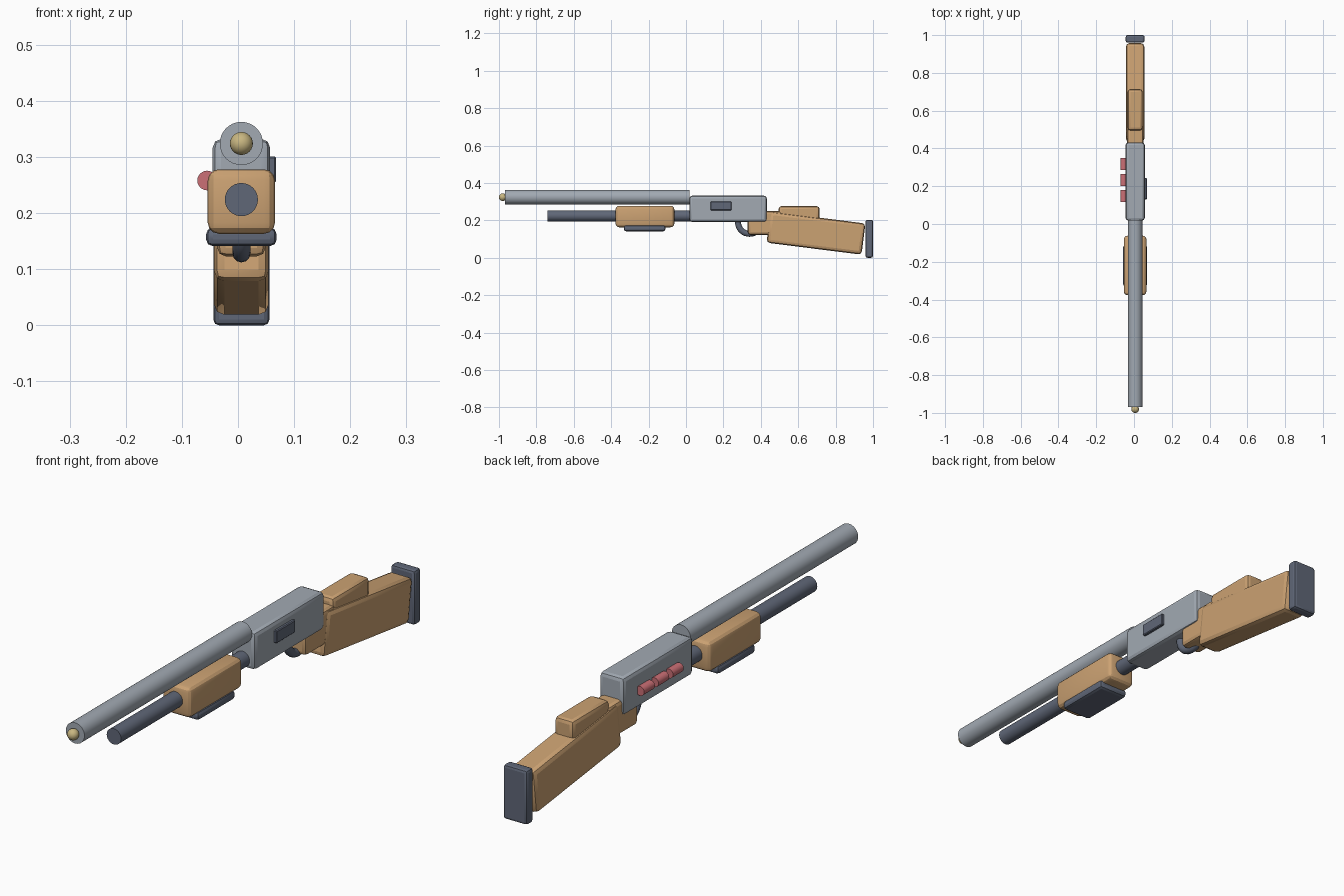
import bpy, math
from mathutils import Matrix

if "Cube" in bpy.data.objects:
    bpy.data.objects.remove(bpy.data.objects["Cube"], do_unlink=True)

CX = 0.006  # centre line of the body


def material(name, rgb):
    m = bpy.data.materials.new(name)
    m.use_nodes = True
    m.diffuse_color = (*rgb, 1)
    m.node_tree.nodes["Principled BSDF"].inputs["Base Color"].default_value = (*rgb, 1)
    return m


steel = material("steel grey", (0.36, 0.40, 0.45))
dark = material("dark blue grey", (0.115, 0.135, 0.185))
wood = material("light wood", (0.60, 0.36, 0.17))
red = material("shell red", (0.60, 0.16, 0.18))
brass = material("pale brass", (0.58, 0.47, 0.22))


def finish(name, mat, angle=30):
    o = bpy.context.object
    o.name = o.data.name = name
    o.data.materials.append(mat)
    bpy.ops.object.shade_smooth_by_angle(angle=math.radians(angle))
    return o


def box(name, mat, x, y, z, bevel, segments=2, tilt=0):
    """Rounded box from its ranges along x, y and z, tilted about its centre."""
    ranges = (x, y, z)
    bpy.ops.mesh.primitive_cube_add(size=1, location=[(a + b) / 2 for a, b in ranges])
    o = bpy.context.object
    o.data.transform(Matrix.Diagonal([b - a for a, b in ranges] + [1]))
    o.rotation_euler.x = math.radians(tilt)
    mod = o.modifiers.new("rounding", 'BEVEL')
    mod.width, mod.segments = bevel, segments
    bpy.ops.object.modifier_apply(modifier=mod.name)
    return finish(name, mat, 20)


def rod(name, mat, x, z, radius, y0, y1, sides=32):
    """Cylinder lying along y."""
    bpy.ops.mesh.primitive_cylinder_add(vertices=sides, radius=radius, depth=y1 - y0,
                                        location=(x, (y0 + y1) / 2, z),
                                        rotation=(math.pi / 2, 0, 0))
    return finish(name, mat)


def span(width):
    return (CX - width / 2, CX + width / 2)


# Barrel, front bead and magazine tube
rod("barrel", steel, CX, 0.324, 0.0385, -0.968, 0.02)
rod("magazine_tube", dark, CX, 0.224, 0.0295, -0.74, 0.03)
bpy.ops.mesh.primitive_uv_sphere_add(segments=24, ring_count=12, radius=0.0205,
                                     location=(CX, -0.98, 0.324))
finish("front_bead", brass)

# Sliding pump with its lower pad
box("pump", wood, span(0.12), (-0.377, -0.062), (0.163, 0.278), 0.02, 3)
box("pump_pad", dark, span(0.126), (-0.332, -0.11), (0.141, 0.174), 0.012, 2)

# Receiver with the ejection port on its left
box("receiver", steel, span(0.102), (0.018, 0.432), (0.191, 0.332), 0.015)
box("ejection_port", dark, (0.05, 0.068), (0.131, 0.243), (0.254, 0.301), 0.003, 1)

# Spare shells along the right side
for i in range(3):
    start = 0.117 + i * 0.085
    rod(f"spare_shell_{i + 1}", red, -0.055, 0.258, 0.0175, start, start + 0.063, 24)

# Trigger guard ring
bpy.ops.mesh.primitive_torus_add(major_radius=0.062, minor_radius=0.016,
                                 major_segments=32, minor_segments=12,
                                 location=(CX, 0.34, 0.19), rotation=(0, math.pi / 2, 0))
finish("trigger_guard", dark, 40)

# Stock, cheek rest and butt plate
box("wrist", wood, span(0.086), (0.33, 0.51), (0.123, 0.25), 0.015)
box("stock", wood, span(0.097), (0.439, 0.951), (0.048, 0.216), 0.018, 2, -7.2)
box("cheek_rest", wood, span(0.08), (0.495, 0.714), (0.19, 0.276), 0.015)
box("butt_plate", dark, span(0.1), (0.96, 1.0), (0, 0.203), 0.01)
